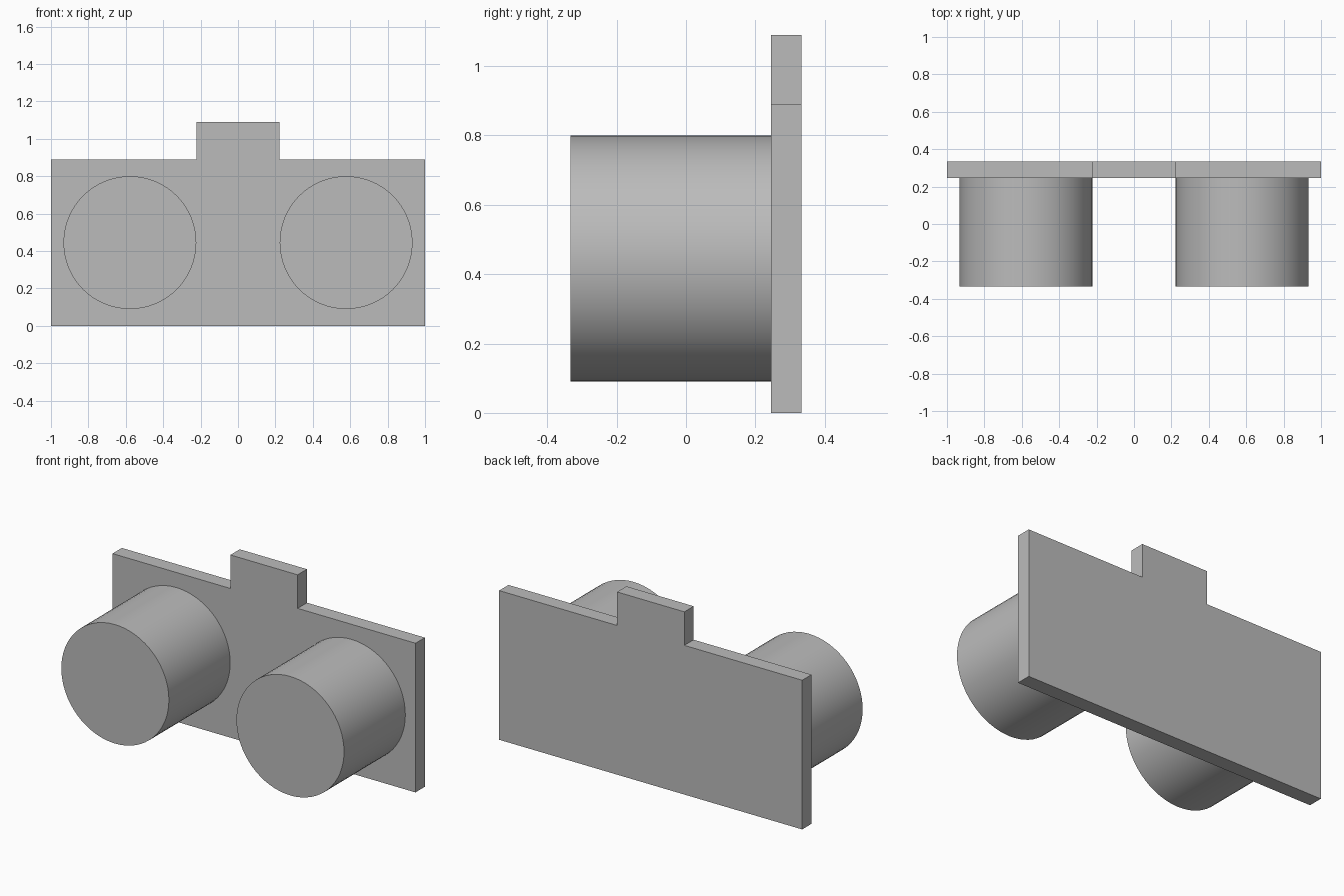
import bpy, bmesh, math
from mathutils import Matrix

if "Cube" in bpy.data.objects:
    bpy.data.objects.remove(bpy.data.objects["Cube"], do_unlink=True)

# Single flat grey
GREY = (0.5, 0.5, 0.5, 1)
mat = bpy.data.materials.new("plain grey")
mat.use_nodes = True
mat.diffuse_color = GREY
mat.node_tree.nodes["Principled BSDF"].inputs["Base Color"].default_value = GREY

FRONT, PLATE_FRONT, BACK = -0.333, 0.245, 0.333


def add_object(name, bm):
    bmesh.ops.recalc_face_normals(bm, faces=bm.faces)
    mesh = bpy.data.meshes.new(name)
    bm.to_mesh(mesh)
    bm.free()
    mesh.materials.append(mat)
    obj = bpy.data.objects.new(name, mesh)
    bpy.context.collection.objects.link(obj)
    return obj


# Back plate with raised centre tab, extruded from its outline
half = [(1, 0), (1, 0.89), (0.222, 0.89), (0.222, 1.09)]
outline = half + [(-x, z) for x, z in reversed(half)]
bm = bmesh.new()
face = bm.faces.new([bm.verts.new((x, PLATE_FRONT, z)) for x, z in outline])
extruded = bmesh.ops.extrude_face_region(bm, geom=[face], use_keep_orig=True)
verts = [v for v in extruded["geom"] if isinstance(v, bmesh.types.BMVert)]
bmesh.ops.translate(bm, verts=verts, vec=(0, BACK - PLATE_FRONT, 0))
add_object("back_plate", bm)

# Two round barrels standing out from the front of the plate
for side, sign in (("left", 1), ("right", -1)):
    bm = bmesh.new()
    place = Matrix.Translation((sign * 0.578, (FRONT + PLATE_FRONT) / 2, 0.445))
    bmesh.ops.create_cone(bm, cap_ends=True, segments=64, radius1=0.355, radius2=0.355,
                          depth=PLATE_FRONT - FRONT,
                          matrix=place @ Matrix.Rotation(math.pi / 2, 4, "X"))
    barrel = add_object(side + "_barrel", bm)
    bpy.ops.object.select_all(action="DESELECT")
    barrel.select_set(True)
    bpy.context.view_layer.objects.active = barrel
    bpy.ops.object.shade_smooth_by_angle(angle=math.radians(30))
